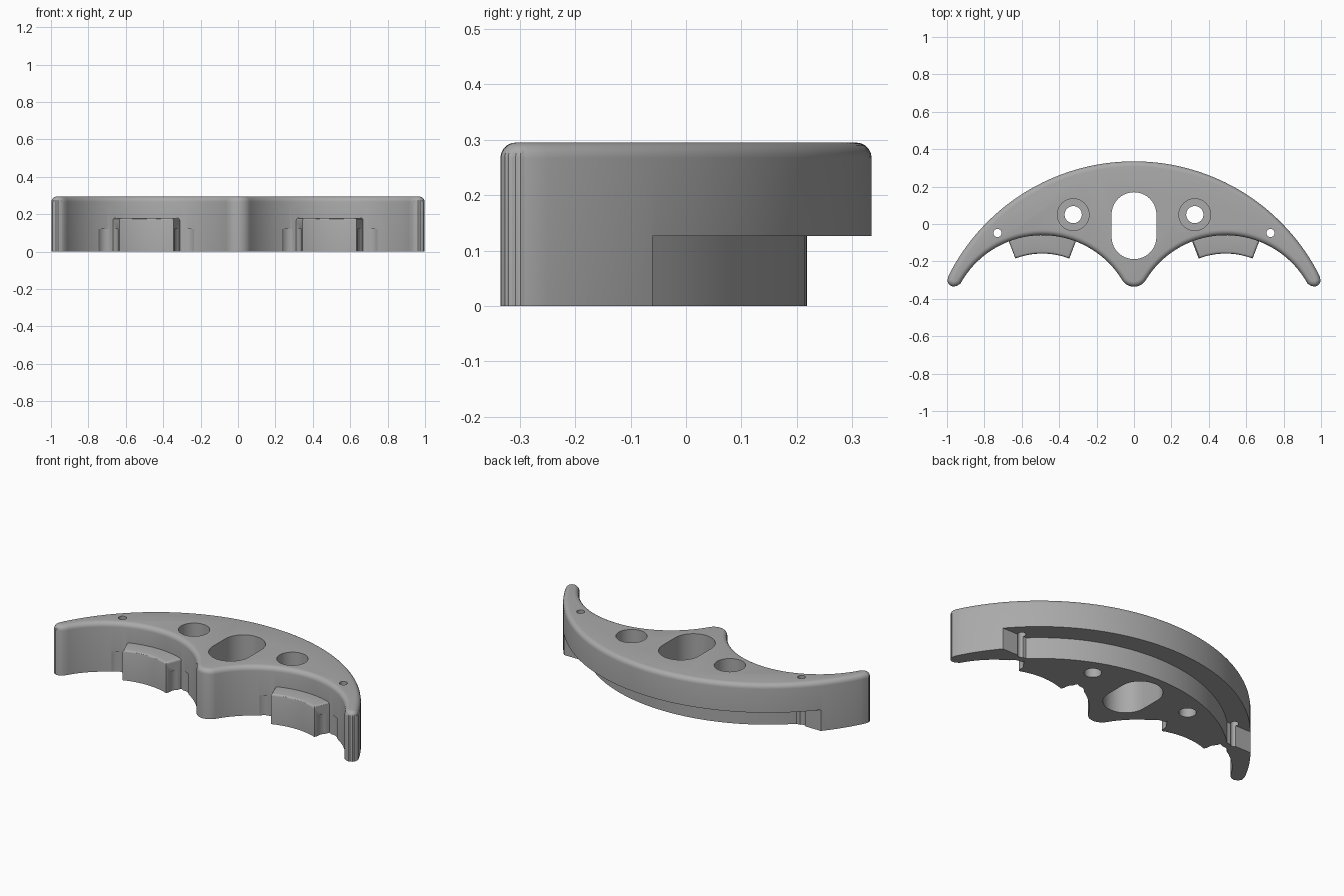
import bpy, bmesh
from math import atan2, asin, cos, sin, pi, radians

if "Cube" in bpy.data.objects:
    bpy.data.objects.remove(bpy.data.objects["Cube"])

grey = bpy.data.materials.new("plain grey")
grey.use_nodes = True
grey.diffuse_color = (0.4, 0.4, 0.4, 1)
grey.node_tree.nodes["Principled BSDF"].inputs["Base Color"].default_value = (0.4, 0.4, 0.4, 1)

HEIGHT = 0.295
BACK, BACK_R = (0, -0.775), 1.11      # rear arc
SCOOP, SCOOP_R = (0.49, -0.56), 0.5   # front scallop
TIP, TIP_R = (0.963, -0.3), 0.035     # outer horn
NOSE, NOSE_R = (0, -0.261), 0.074     # middle prong


def arc(c, r, a0, a1, n):
    return [(c[0] + r * cos(a0 + (a1 - a0) * i / n),
             c[1] + r * sin(a0 + (a1 - a0) * i / n)) for i in range(n + 1)]


def heading(a, b):
    return atan2(b[1] - a[1], b[0] - a[0])


def solid(name, outline, z0, z1, fillet=0, segments=5):
    """Extrude an outline, optionally rounding the top rim."""
    bm = bmesh.new()
    bottom = bm.faces.new([bm.verts.new((x, y, z0)) for x, y in outline])
    geom = bmesh.ops.extrude_face_region(bm, geom=[bottom], use_keep_orig=True)["geom"]
    top = [v for v in geom if isinstance(v, bmesh.types.BMVert)]
    bmesh.ops.translate(bm, verts=top, vec=(0, 0, z1 - z0))
    bmesh.ops.recalc_face_normals(bm, faces=bm.faces[:])
    if fillet:
        rim = [e for e in bm.edges if all(v.co.z > z1 - 1e-4 for v in e.verts)]
        bmesh.ops.bevel(bm, geom=rim, offset=fillet, offset_type='OFFSET',
                        segments=segments, profile=0.5, affect='EDGES')
    mesh = bpy.data.meshes.new(name)
    bm.to_mesh(mesh)
    bm.free()
    mesh.materials.append(grey)
    obj = bpy.data.objects.new(name, mesh)
    bpy.context.collection.objects.link(obj)
    return obj


def combine(target, other, operation):
    mod = target.modifiers.new("combine", 'BOOLEAN')
    mod.operation, mod.solver, mod.object = operation, 'EXACT', other
    bpy.context.view_layer.objects.active = target
    bpy.ops.object.modifier_apply(modifier=mod.name)
    bpy.data.objects.remove(other)


def disc(x, y, r, z0, z1, n=32):
    return solid("cutter", arc((x, y), r, 0, 2 * pi, n)[:-1], z0, z1)


# Crescent body outline: right half, then its mirror
half = arc(NOSE, NOSE_R, -pi / 2, heading(NOSE, SCOOP), 10)
half += arc(SCOOP, SCOOP_R, heading(SCOOP, NOSE), heading(SCOOP, TIP), 36)[1:]
out = heading(BACK, TIP)
half += arc(TIP, TIP_R, heading(TIP, SCOOP), out + 2 * pi, 14)[1:]
half += arc(BACK, BACK_R, out, pi / 2, 32)[1:]
body = solid("crescent_body", half + [(-x, y) for x, y in half[-2:0:-1]], 0, HEIGHT, 0.028)

# Step under the rear edge
inner_r, outer_r, end_y = 0.993, 1.3, -0.06
a_in = asin((end_y - BACK[1]) / inner_r)
a_out = asin((end_y - BACK[1]) / outer_r)
step = arc(BACK, inner_r, a_in, pi - a_in, 48) + arc(BACK, outer_r, pi - a_out, a_out, 48)
combine(body, solid("cutter", step, -0.1, 0.126), 'DIFFERENCE')

for side in (-1, 1):
    # Raised pad in each scallop
    c = (side * SCOOP[0], SCOOP[1])
    spread = radians(21)
    a0, a1 = pi / 2 - spread, pi / 2 + spread
    pad = arc(c, 0.402, a0, a1, 16) + arc(c, 0.54, a1, a0, 16)
    combine(body, solid("pad", pad, 0, 0.18, 0.012, 3), 'UNION')
    # Round notches beside the pad
    for end in (-1, 1):
        combine(body, disc(c[0] + end * 0.207, -0.158, 0.056, -0.1, 0.12), 'DIFFERENCE')
    # Counterbored hole and small pin hole
    combine(body, disc(side * 0.325, 0.05, 0.085, 0.12, 0.5), 'DIFFERENCE')
    combine(body, disc(side * 0.325, 0.05, 0.046, -0.1, 0.5), 'DIFFERENCE')
    combine(body, disc(side * 0.73, -0.048, 0.022, -0.1, 0.5, 20), 'DIFFERENCE')

# Central slot
slot = arc((0, 0.05), 0.12, 0, pi, 20) + arc((0, -0.068), 0.12, pi, 2 * pi, 20)
combine(body, solid("cutter", slot, -0.1, 0.5), 'DIFFERENCE')

bpy.ops.object.select_all(action='DESELECT')
body.select_set(True)
bpy.context.view_layer.objects.active = body
bpy.ops.object.shade_smooth_by_angle(angle=radians(30))
